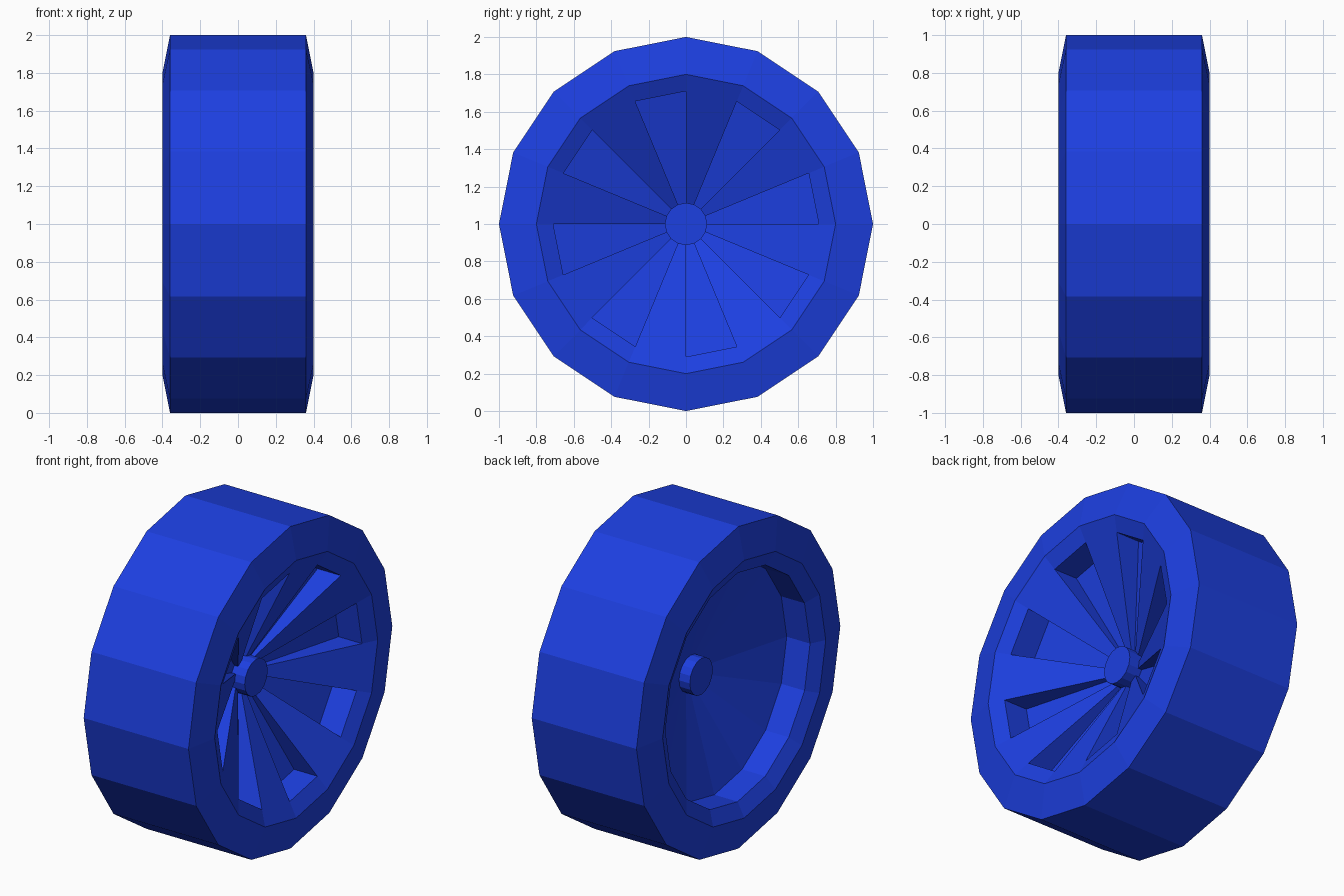
import bpy, bmesh
from math import sin, cos, pi

if "Cube" in bpy.data.objects:
    bpy.data.objects.remove(bpy.data.objects["Cube"])

N = 16
mat = bpy.data.materials.new("blue")
mat.diffuse_color = (0.012, 0.05, 0.75, 1)
mat.use_nodes = True
mat.node_tree.nodes["Principled BSDF"].inputs["Base Color"].default_value = mat.diffuse_color


def ring(bm, x, r):
    return [bm.verts.new((x, r * cos(2 * pi * i / N), r * sin(2 * pi * i / N)))
            for i in range(N)]


def finish(bm, name):
    bmesh.ops.recalc_face_normals(bm, faces=bm.faces)
    me = bpy.data.meshes.new(name)
    bm.to_mesh(me)
    bm.free()
    ob = bpy.data.objects.new(name, me)
    ob.location = (0, 0, 1)
    me.materials.append(mat)
    bpy.context.collection.objects.link(ob)
    return ob


# Wheel body: tread, sidewalls and dished rim as one revolved profile (x, radius)
bm = bmesh.new()
profile = [(0.355, 0.71), (0.4, 0.8), (0.36, 1), (-0.36, 1),
           (-0.4, 0.8), (-0.355, 0.71), (-0.195, 0.71)]
rings = [ring(bm, x, r) for x, r in profile]
for a, b in zip(rings, rings[1:]):
    for i in range(N):
        j = (i + 1) % N
        bm.faces.new((a[i], a[j], b[j], b[i]))

# Back dish: plain cone to the centre
centre = bm.verts.new((0, 0, 0))
back = rings[-1]
for i in range(N):
    bm.faces.new((back[i], back[(i + 1) % N], centre))

# Front dish: every other sector sinks into a wedge-shaped slot
front = rings[0]
floor = ring(bm, 0.195, 0.71)
for i in range(N):
    j = (i + 1) % N
    if i % 2:
        bm.faces.new((front[i], front[j], centre))
    else:
        bm.faces.new((floor[i], floor[j], centre))
        bm.faces.new((front[i], front[j], floor[j], floor[i]))
        bm.faces.new((front[i], floor[i], centre))
        bm.faces.new((front[j], floor[j], centre))
finish(bm, "wheel_body")

# Hub pin through the middle
bm = bmesh.new()
a, b = ring(bm, 0.125, 0.113), ring(bm, -0.105, 0.113)
for i in range(N):
    j = (i + 1) % N
    bm.faces.new((a[i], a[j], b[j], b[i]))
bm.faces.new(a)
bm.faces.new(b)
finish(bm, "hub")
